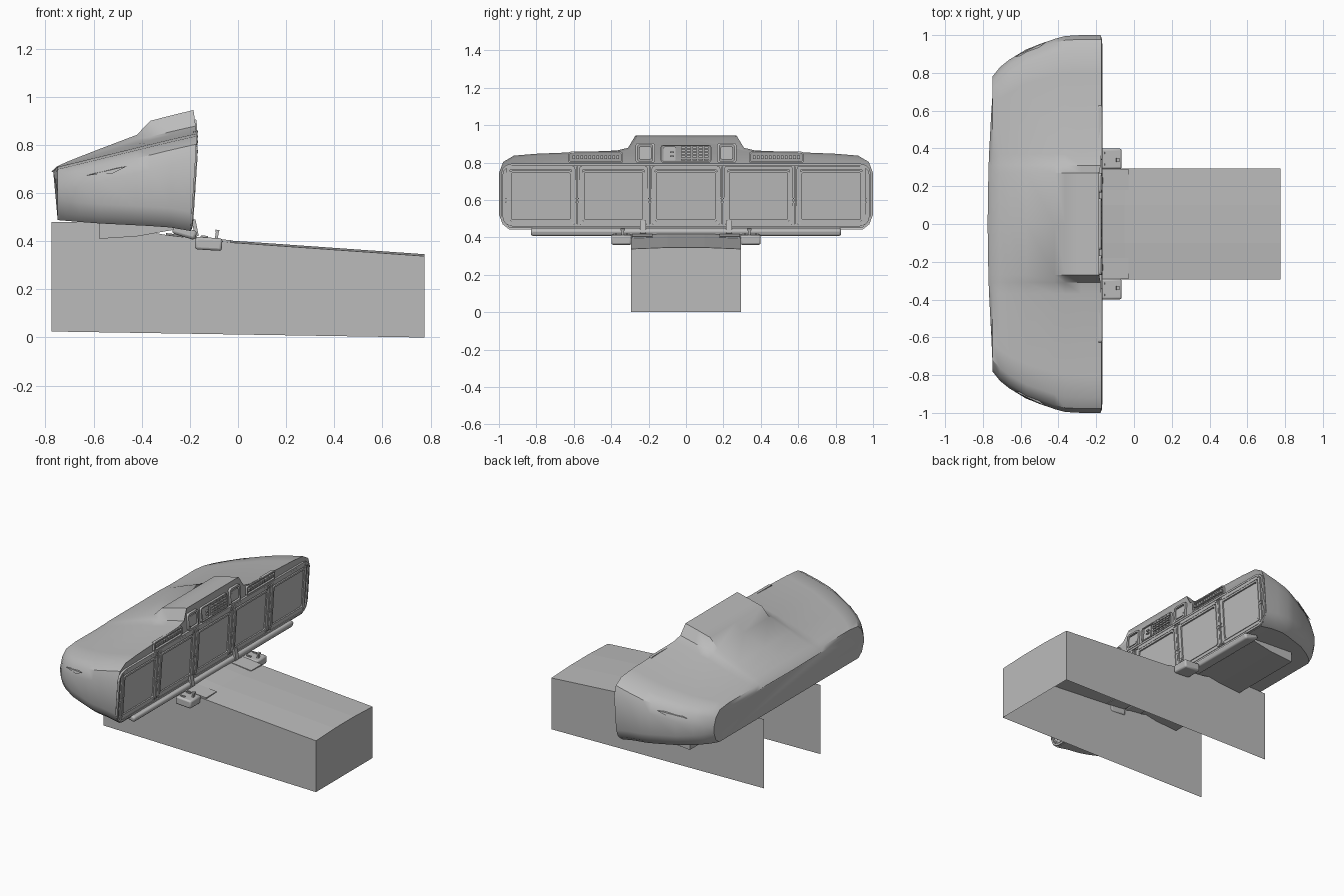
import bpy, bmesh, math
from mathutils import Matrix

if "Cube" in bpy.data.objects:
    bpy.data.objects.remove(bpy.data.objects["Cube"])

grey = bpy.data.materials.new("panel_grey")
grey.diffuse_color = (0.5, 0.5, 0.5, 1)
grey.use_nodes = True
grey.node_tree.nodes["Principled BSDF"].inputs["Base Color"].default_value = grey.diffuse_color


def finish(name, bm, smooth=None, bevel=0, fix=True):
    if fix:
        bmesh.ops.recalc_face_normals(bm, faces=bm.faces)
    me = bpy.data.meshes.new(name)
    bm.to_mesh(me)
    bm.free()
    ob = bpy.data.objects.new(name, me)
    bpy.context.collection.objects.link(ob)
    me.materials.append(grey)
    if bevel:
        m = ob.modifiers.new("bevel", "BEVEL")
        m.width, m.segments = bevel, 2
    if smooth:
        bpy.context.view_layer.objects.active = ob
        ob.select_set(True)
        bpy.ops.object.shade_smooth_by_angle(angle=math.radians(smooth))
        ob.select_set(False)
    return ob


def lerp(table, t):
    for (a, b), (c, d) in zip(table, table[1:]):
        if t <= c:
            return b + (d - b) * max(0, (t - a) / (c - a))
    return table[-1][1]


# x of the instrument face at a given height (slightly leaning)
def face_x(z):
    return lerp([(.40, -.198), (.46, -.195), (.78, -.174), (.85, -.172), (.945, -.185)], z)


def rounded(y0, y1, z0, z1, r, n=3):
    pts = []
    for cy, cz, a in ((y1 - r, z1 - r, 0), (y0 + r, z1 - r, 90),
                      (y0 + r, z0 + r, 180), (y1 - r, z0 + r, 270)):
        for i in range(n + 1):
            t = math.radians(a + 90 * i / n)
            pts.append((cy + r * math.cos(t), cz + r * math.sin(t)))
    return pts


# plate standing on the instrument face
def add_plate(bm, pts, d0, d1):
    back, front = [[bm.verts.new((face_x(z) + d, y, z)) for y, z in pts] for d in (d0, d1)]
    bm.faces.new(front)
    bm.faces.new(back[::-1])
    n = len(pts)
    for i in range(n):
        j = (i + 1) % n
        bm.faces.new((back[i], back[j], front[j], front[i]))


# rounded ring standing on the instrument face
def add_ring(bm, y0, y1, z0, z1, w, r, d0, d1):
    outer = rounded(y0, y1, z0, z1, r)
    inner = rounded(y0 + w, y1 - w, z0 + w, z1 - w, max(r - w, .006))
    loops = [[bm.verts.new((face_x(z) + d, y, z)) for y, z in p]
             for p, d in ((outer, d0), (outer, d1), (inner, d1), (inner, d0))]
    n = len(outer)
    for k in range(4):
        a, b = loops[k], loops[(k + 1) % 4]
        for i in range(n):
            j = (i + 1) % n
            bm.faces.new((a[i], a[j], b[j], b[i]))


def add_box(bm, c, s, rot=0):
    m = Matrix.Translation(c) @ Matrix.Rotation(rot, 4, 'Y') @ Matrix.Diagonal((*s, 1))
    bmesh.ops.create_cube(bm, size=1, matrix=m)


# hood: lofted cross-sections from the instrument face to the rear
bm = bmesh.new()
loops = []
for x, w, bump in ((-.18, 1, .945), (-.28, 1, .922), (-.365, .995, .90), (-.42, .98, .842),
                   (-.57, .925, .785), (-.66, .87, .75), (-.71, .83, .73), (-.75, .78, .712),
                   (-.775, .735, .69)):
    top = .843 + (x + .18) * .243
    if x < -.76:
        top -= .015
    bot = lerp([(-.775, .49), (-.6, .475), (-.3, .46), (-.18, .442)], x)
    mid = top + .35 * (bump - top) if x > -.4 else top + .7 * (bump - top)
    half = [(0, bump), (.27, bump), (.31, mid), (.37, top + .6 * (mid - top)), (.80 * w, top + .004),
            (.92 * w, top - .006), (w - .022, top - .04), (w, top - .10), (w, bot + .08),
            (w - .02, bot + .028), (w - .055, bot)]
    ring = half + [(-y, z) for y, z in half[:0:-1]]
    vs = []
    for y, z in ring:
        if x == -.18:
            px = face_x(z)
        else:
            px = x + (.03 * (y / .735) ** 2 if x < -.76 else 0)
        vs.append(bm.verts.new((px, y, z)))
    loops.append(vs)
n = len(loops[0])
for a, b in zip(loops, loops[1:]):
    for i in range(n):
        j = (i + 1) % n
        bm.faces.new((a[i], a[j], b[j], b[i]))
front = bm.faces.new(loops[0])
bm.faces.new(loops[-1][::-1])
bmesh.ops.recalc_face_normals(bm, faces=bm.faces)
bmesh.ops.inset_region(bm, faces=[front], thickness=.014, depth=-.008)
finish("hood", bm, 35)

# underside tray below the hood
bm = bmesh.new()
prof = [(-.575, .49), (-.575, .41), (-.42, .42), (-.28, .445), (-.2, .46), (-.2, .49)]
sides = [[bm.verts.new((x, y, z)) for x, z in prof] for y in (-.78, .78)]
for i in range(len(prof)):
    j = (i + 1) % len(prof)
    bm.faces.new((sides[0][i], sides[0][j], sides[1][j], sides[1][i]))
bm.faces.new(sides[0])
bm.faces.new(sides[1])
finish("underside_tray", bm)

# rounded lip along the panel's lower edge
bm = bmesh.new()
add_box(bm, (-.222, 0, .437), (.10, 1.66, .038), .3)
finish("lower_lip", bm, 40, .012)

# backing plate and frame for the five displays
bm = bmesh.new()
add_plate(bm, rounded(-.985, .985, .455, .79, .05), -.02, -.004)
finish("display_backing", bm)
bm = bmesh.new()
add_ring(bm, -.99, .99, .45, .795, .012, .06, -.012, .005)
finish("display_surround", bm, 40)

frames, screens, fittings = bmesh.new(), bmesh.new(), bmesh.new()
for k in range(-2, 3):
    c = k * .388
    add_ring(frames, c - .185, c + .185, .465, .782, .02, .02, -.01, .004)
    add_ring(frames, c - .168, c + .168, .484, .757, .012, .016, -.01, .008)
    add_plate(screens, rounded(c - .152, c + .152, .50, .741, .012), -.012, .003)
    for s in (-1, 1):
        for z in (.588, .608):
            add_box(fittings, (face_x(z), c + s * .176, z), (.014, .026, .006))
        for z in (.475, .772):
            add_box(fittings, (face_x(z) + .004, c + s * .172, z), (.008, .014, .012))
    if k < 2:
        add_plate(fittings, rounded(c + .19, c + .198, .47, .78, .003, 1), -.01, .006)
finish("display_frames", frames, 40)
finish("display_screens", screens)
finish("display_fittings", fittings)

# upper control row: centre keypad, square dials, side button strips
bm = bmesh.new()
add_ring(bm, -.135, .135, .80, .895, .007, .012, -.015, .004)
add_plate(bm, rounded(-.12, -.055, .81, .885, .005, 1), -.012, -.002)
for i in range(5):
    for j in range(5):
        y, z = -.015 + i * .031, .815 + j * .0165
        add_box(bm, (face_x(z) - .004, y, z), (.016, .024, .010))
for z in (.835, .855):
    add_box(bm, (face_x(z) - .002, -.075, z), (.016, .02, .008))
finish("centre_keypad", bm)

dials, strips = bmesh.new(), bmesh.new()
for s in (-1, 1):
    c = s * .218
    add_ring(dials, c - .052, c + .052, .797, .905, .012, .015, -.015, .006)
    add_plate(dials, rounded(c - .034, c + .034, .817, .885, .008), -.015, .001)
    c = s * .483
    add_ring(strips, c - .145, c + .145, .798, .858, .008, .01, -.015, .004)
    for i in range(12):
        add_box(strips, (face_x(.828) - .003, c - .118 + i * .0215, .828), (.016, .014, .018))
finish("square_dials", dials, 40)
finish("button_strips", strips)

# pedestal: thin shell, open below and behind
bm = bmesh.new()
top = [(.775, .342), (-.05, .40), (-.3, .43)]
rows = []
for x, z in top:
    rows.append([bm.verts.new((x, y, z + dz)) for y, dz in
                 ((-.295, -.004), (-.1, .004), (.1, .004), (.295, -.004))])
for a, b in zip(rows, rows[1:]):
    for i in range(3):
        bm.faces.new((a[i], a[i + 1], b[i + 1], b[i]))
feet = []
for k, y in ((0, -.295), (3, .295)):
    tail = [bm.verts.new((x, y, z)) for x, z in
            ((-.575, .48), (-.775, .48), (-.775, .025), (.775, 0))]
    loop = [r[k] for r in rows] + tail
    bm.faces.new(loop if k else loop[::-1])
    feet.append(tail[-1])
bm.faces.new((feet[0], feet[1], *rows[0][::-1]))
finish("pedestal", bm)

# raised pads on the pedestal beside the panel
bm = bmesh.new()
for s in (-1, 1):
    add_box(bm, (-.1, s * .235, .405), (.14, .11, .012), .1)
finish("pedestal_pads", bm)

# side brackets with small levers
bm, levers = bmesh.new(), bmesh.new()
for s in (-1, 1):
    add_box(bm, (-.122, s * .345, .389), (.112, .108, .052), .06)
    add_box(levers, (-.088, s * .338, .425), (.012, .014, .04), .15)
    add_box(levers, (-.086, s * .338, .442), (.016, .022, .01), .15)
    for y in (.315, .375):
        add_box(levers, (-.14, s * y, .417), (.03, .01, .012), .06)
    add_box(levers, (-.178, s * .23, .455), (.016, .03, .07), -.2)
finish("side_brackets", bm, 40, .01)
finish("levers", levers)

# slanted vents on the hood's flanks
bm = bmesh.new()
for s in (-1, 1):
    pts = [(-.635, .885, .672), (-.46, .967, .712), (-.52, .945, .682), (-.55, .90, .695)]
    vs = [bm.verts.new((x, s * y, z)) for x, y, z in pts]
    for f in ((0, 1, 2), (0, 2, 3), (1, 3, 2), (0, 3, 1)):
        bm.faces.new([vs[i] for i in f])
finish("flank_vents", bm)
